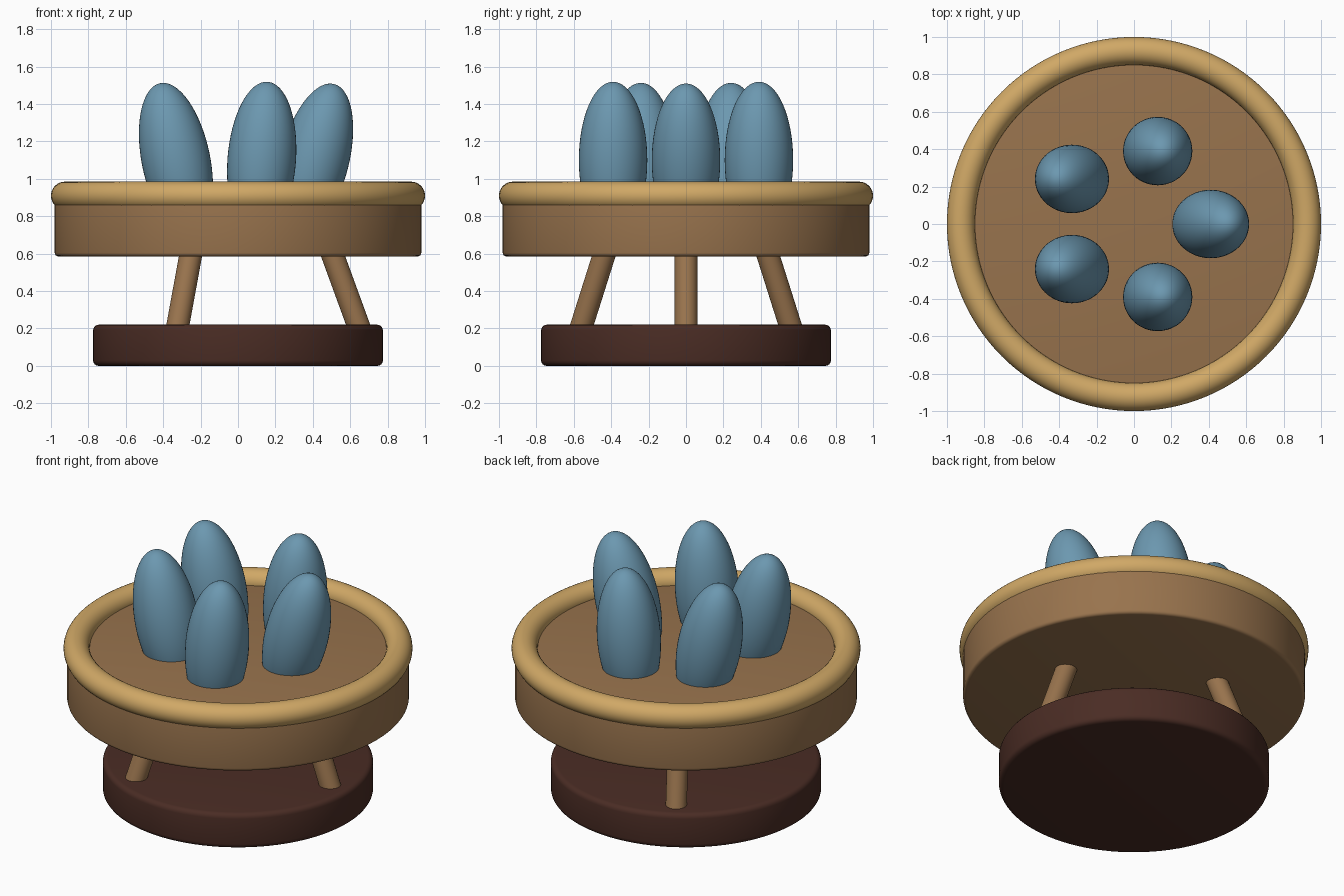
import bpy, math
from mathutils import Vector

if "Cube" in bpy.data.objects:
    bpy.data.objects.remove(bpy.data.objects["Cube"])


def material(name, rgb):
    # sRGB 0-255 to linear
    lin = [((c / 255 + 0.055) / 1.055) ** 2.4 for c in rgb]
    m = bpy.data.materials.new(name)
    m.diffuse_color = (*lin, 1)
    m.use_nodes = True
    m.node_tree.nodes["Principled BSDF"].inputs["Base Color"].default_value = m.diffuse_color
    return m


WOOD = material("wood", (152, 115, 77))
RIM = material("pale wood", (208, 168, 102))
BASE = material("dark wood", (74, 44, 36))
BLUE = material("blue", (108, 152, 176))


def finish(name, mat, bevel=0.0, angle=40):
    ob = bpy.context.object
    ob.name = name
    ob.data.materials.append(mat)
    if bevel:
        mod = ob.modifiers.new("bevel", "BEVEL")
        mod.width, mod.segments = bevel, 4
        mod.limit_method, mod.angle_limit = "ANGLE", math.radians(40)
        bpy.ops.object.modifier_apply(modifier=mod.name)
    bpy.ops.object.shade_smooth_by_angle(angle=math.radians(angle))
    return ob


def disc(name, mat, radius, z0, z1, bevel):
    bpy.ops.mesh.primitive_cylinder_add(vertices=96, radius=radius, depth=z1 - z0,
                                        location=(0, 0, (z0 + z1) / 2))
    return finish(name, mat, bevel)


def rod(name, mat, a, b, radius):
    a, b = Vector(a), Vector(b)
    bpy.ops.mesh.primitive_cylinder_add(vertices=32, radius=radius, depth=(b - a).length,
                                        location=(a + b) / 2)
    bpy.context.object.rotation_euler = (b - a).to_track_quat("Z", "Y").to_euler()
    return finish(name, mat)


# base, tray and rounded rim
disc("base", BASE, 0.775, 0, 0.22, 0.03)
disc("tray", WOOD, 0.98, 0.585, 0.91, 0.02)
bpy.ops.mesh.primitive_torus_add(major_segments=128, minor_segments=32, major_radius=0.925,
                                 minor_radius=0.075, location=(0, 0, 0.91))
finish("tray_rim", RIM)

# three splayed legs
for i in range(3):
    a = math.tau * i / 3
    c, s = math.cos(a), math.sin(a)
    rod(f"leg_{i + 1}", WOOD, (0.675 * c, 0.675 * s, 0.13), (0.485 * c, 0.485 * s, 0.65), 0.061)

# ring of five egg shapes, leaning sideways with their x position
for i in range(5):
    a = math.tau * i / 5
    bpy.ops.mesh.primitive_uv_sphere_add(segments=48, ring_count=32, radius=1,
                                         location=(0.41 * math.cos(a), 0.41 * math.sin(a), 1.1))
    ob = bpy.context.object
    ob.scale = (0.183, 0.183, 0.42)
    ob.rotation_euler = (0, 0.25 * math.cos(a), 0)
    finish(f"egg_{i + 1}", BLUE, angle=180)
